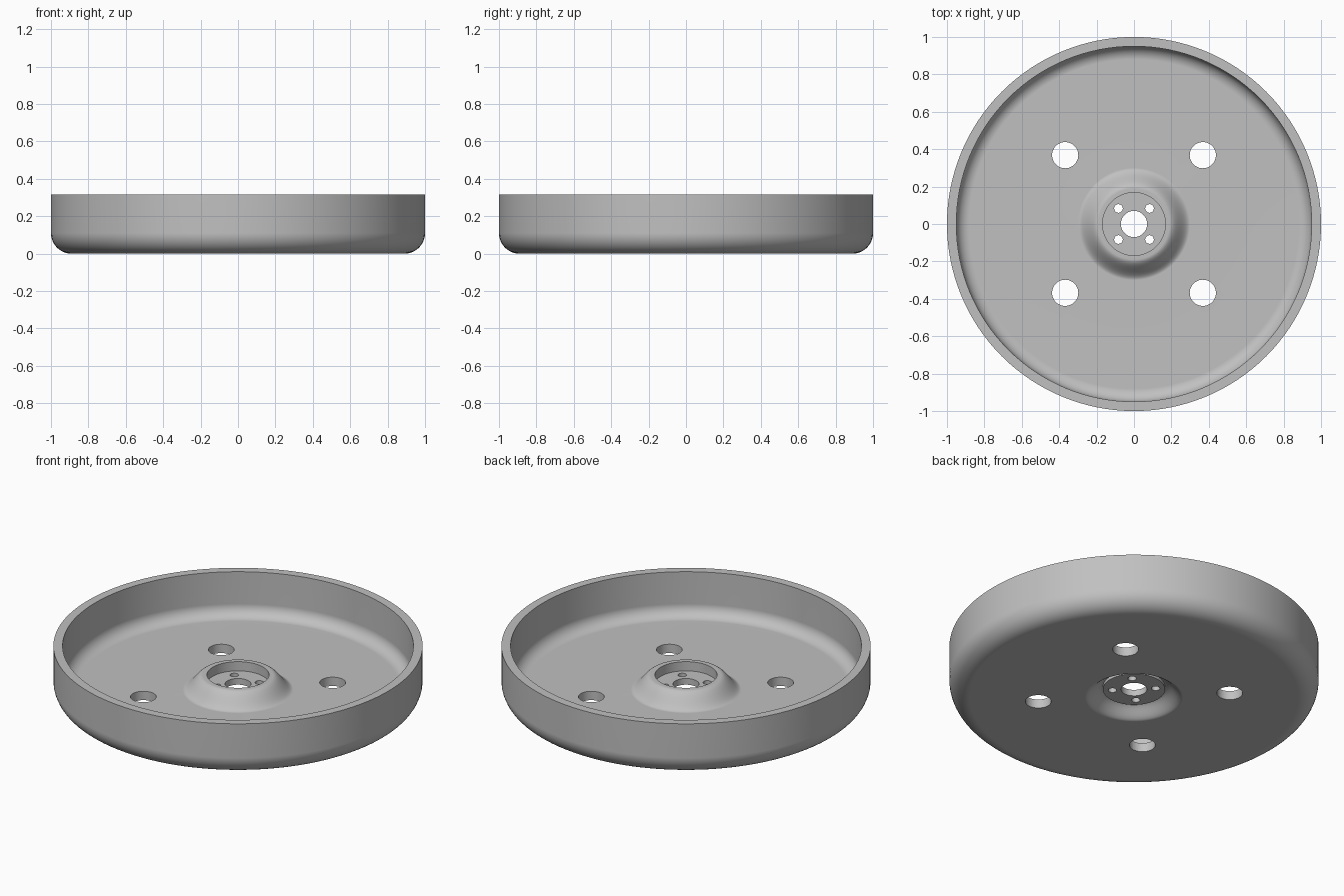
import bpy, bmesh
from math import pi, sin, cos, radians
from mathutils import Matrix, Vector

default = bpy.data.objects.get("Cube")
if default:
    bpy.data.objects.remove(default, do_unlink=True)

mat = bpy.data.materials.new("light grey metal")
mat.use_nodes = True
grey = (0.53, 0.53, 0.53, 1)
mat.diffuse_color = grey
mat.node_tree.nodes["Principled BSDF"].inputs["Base Color"].default_value = grey


def arc(r, z, radius, start, end, steps=10):
    """Points of a fillet in the (radius, height) plane."""
    angles = [radians(start + (end - start) * i / steps) for i in range(steps + 1)]
    return [(r + radius * cos(a), z + radius * sin(a)) for a in angles]


def ease(p, q, steps=14):
    """Smooth S-shaped slope between two profile points."""
    pts = []
    for i in range(steps + 1):
        t = i / steps
        s = t * t * (3 - 2 * t)
        pts.append((p[0] + (q[0] - p[0]) * t, p[1] + (q[1] - p[1]) * s))
    return pts


def make_object(name, bm):
    bmesh.ops.recalc_face_normals(bm, faces=bm.faces)
    mesh = bpy.data.meshes.new(name)
    bm.to_mesh(mesh)
    bm.free()
    mesh.materials.append(mat)
    obj = bpy.data.objects.new(name, mesh)
    bpy.context.collection.objects.link(obj)
    return obj


def lathe(name, profile, segments=128):
    bm = bmesh.new()
    verts = [bm.verts.new((r, 0, z)) for r, z in profile]
    edges = [bm.edges.new((a, b)) for a, b in zip(verts, verts[1:] + verts[:1])]
    bmesh.ops.spin(bm, geom=verts + edges, cent=(0, 0, 0), axis=(0, 0, 1),
                   angle=2 * pi, steps=segments, use_duplicate=False)
    bmesh.ops.remove_doubles(bm, verts=bm.verts, dist=0.0002)
    return make_object(name, bm)


# Dished wheel: raised hub, flat web, rounded corner and upright rim
HEIGHT, FLOOR, BORE, SEAT = 0.315, 0.053, 0.07, 0.168
profile = [(BORE, 0.05), (SEAT, 0.05)]
profile += ease((SEAT, 0.068), (0.265, 0))
profile += arc(0.89, 0.11, 0.11, -90, 0)
profile += [(1, HEIGHT), (0.95, HEIGHT)]
profile += arc(0.88, FLOOR + 0.07, 0.07, 0, -90)
profile += ease((0.3, FLOOR), (0.19, 0.142))
profile += [(SEAT, 0.142), (SEAT, 0.087), (BORE, 0.087)]
wheel = lathe("wheel_dish", profile)

# Four web holes and four bolt holes around the hub
bm = bmesh.new()
for offset, radius, sides in ((0.368, 0.07, 48), (0.083, 0.023, 32)):
    for sx in (-1, 1):
        for sy in (-1, 1):
            bmesh.ops.create_cone(
                bm, cap_ends=True, segments=sides, radius1=radius, radius2=radius,
                depth=0.6, matrix=Matrix.Translation(Vector((sx * offset, sy * offset, 0.1))))
cutter = make_object("hole_cutter", bm)
cutter.hide_render = True

bpy.context.view_layer.objects.active = wheel
wheel.select_set(True)
cut = wheel.modifiers.new("holes", "BOOLEAN")
cut.operation = "DIFFERENCE"
cut.solver = "EXACT"
cut.object = cutter
bpy.ops.object.modifier_apply(modifier=cut.name)
bpy.data.objects.remove(cutter, do_unlink=True)

# Smooth shading with crisp rims and hole edges
bpy.ops.object.shade_smooth_by_angle(angle=radians(30))
weighted = wheel.modifiers.new("even shading", "WEIGHTED_NORMAL")
weighted.keep_sharp = True
